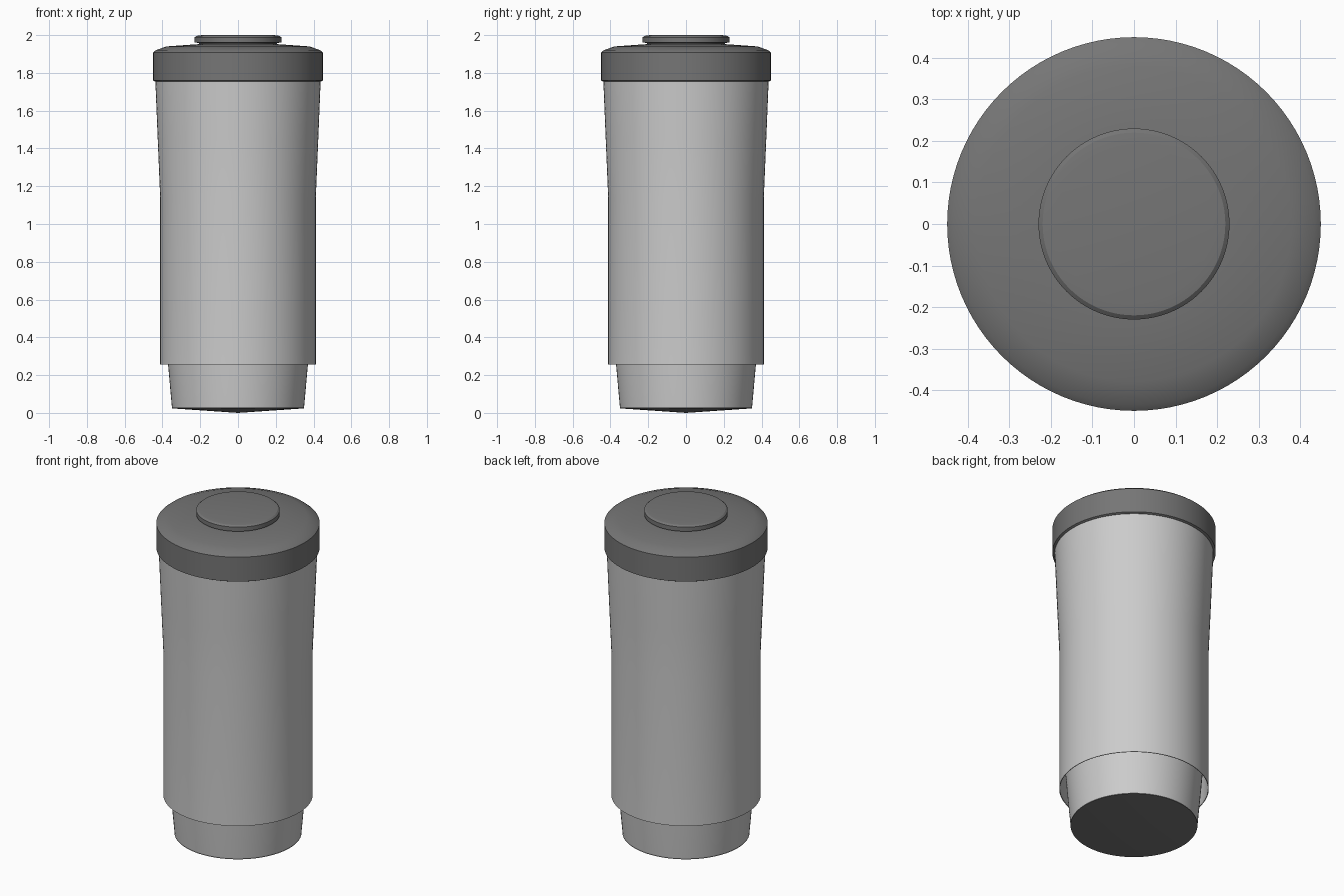
import bpy, bmesh, math

if "Cube" in bpy.data.objects:
    bpy.data.objects.remove(bpy.data.objects["Cube"])

SIDES = 96

dark = bpy.data.materials.new("dark_grey")
dark.diffuse_color = (0.18, 0.18, 0.18, 1)
dark.use_nodes = True
dark.node_tree.nodes["Principled BSDF"].inputs["Base Color"].default_value = dark.diffuse_color


def lathe(name, profile, mat=None):
    """Spin an (r, z) profile, listed from bottom to top along the outside."""
    bm = bmesh.new()
    verts = [bm.verts.new((r, 0, z)) for r, z in profile]
    edges = [bm.edges.new(pair) for pair in zip(verts, verts[1:])]
    bmesh.ops.spin(bm, geom=verts + edges, cent=(0, 0, 0), axis=(0, 0, 1),
                   angle=math.tau, steps=SIDES, use_duplicate=False)
    bmesh.ops.remove_doubles(bm, verts=bm.verts, dist=1e-5)
    bmesh.ops.recalc_face_normals(bm, faces=bm.faces)
    mesh = bpy.data.meshes.new(name)
    bm.to_mesh(mesh)
    bm.free()
    obj = bpy.data.objects.new(name, mesh)
    bpy.context.collection.objects.link(obj)
    if mat:
        mesh.materials.append(mat)
    bpy.ops.object.select_all(action='DESELECT')
    obj.select_set(True)
    bpy.context.view_layer.objects.active = obj
    bpy.ops.object.shade_smooth_by_angle(angle=math.radians(25))
    return obj


# Sleeve hanging over a narrower base, with an open gap between them
lathe("cup_body", [(0, 0.03), (0.35, 0.03), (0.37, 0.255), (0.385, 0.45),
                   (0.405, 0.45), (0.408, 0.255), (0.412, 0.255),
                   (0.412, 1.14), (0.425, 1.45), (0.438, 1.77), (0, 1.77)])

# Shallow conical foot pad
lathe("foot_pad", [(0, 0), (0.35, 0.024), (0.35, 0.031), (0, 0.031)], dark)

# Lid with chamfered shoulder
lathe("lid", [(0, 1.755), (0.44, 1.755), (0.45, 1.76), (0.45, 1.908),
              (0.435, 1.92), (0.38, 1.94), (0.21, 1.952), (0, 1.952)], dark)

# Raised button on a narrower neck
lathe("lid_button", [(0, 1.945), (0.205, 1.945), (0.208, 1.958),
                     (0.23, 1.962), (0.23, 1.988), (0.22, 1.996),
                     (0.19, 2.0), (0, 2.0)], dark)
